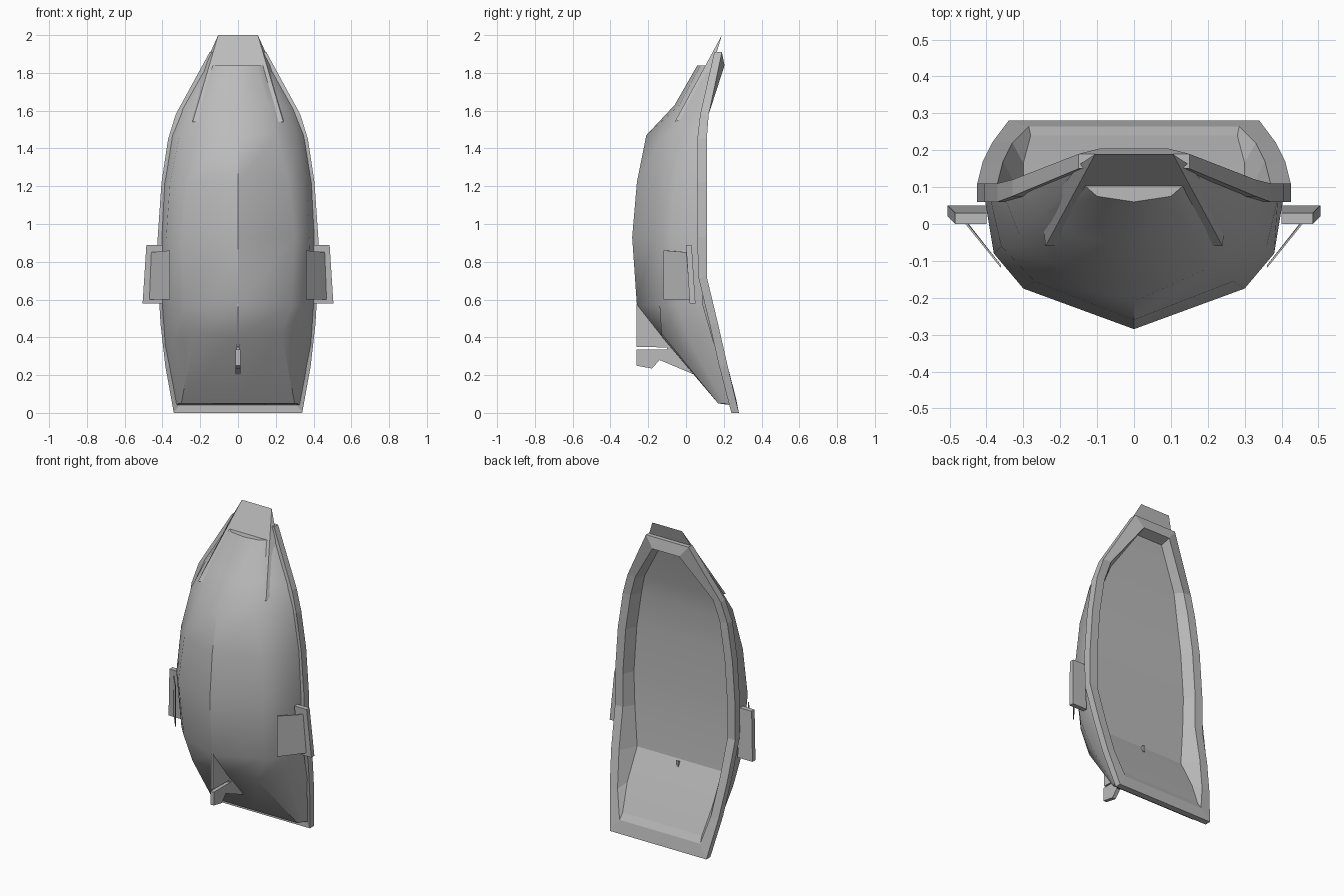
import bpy

cube = bpy.data.objects.get("Cube")
if cube:
    bpy.data.objects.remove(cube)

grey = bpy.data.materials.new("hull_grey")
grey.use_nodes = True
grey.diffuse_color = (0.5, 0.5, 0.5, 1)
grey.node_tree.nodes["Principled BSDF"].inputs["Base Color"].default_value = (0.5, 0.5, 0.5, 1)


def build(name, verts, faces, smooth=None):
    mesh = bpy.data.meshes.new(name)
    mesh.from_pydata(verts, [], faces)
    mesh.materials.append(grey)
    obj = bpy.data.objects.new(name, mesh)
    bpy.context.collection.objects.link(obj)
    bpy.ops.object.select_all(action='DESELECT')
    bpy.context.view_layer.objects.active = obj
    obj.select_set(True)
    bpy.ops.object.mode_set(mode='EDIT')
    bpy.ops.mesh.select_all(action='SELECT')
    bpy.ops.mesh.remove_doubles(threshold=0.0005)
    bpy.ops.mesh.normals_make_consistent(inside=False)
    bpy.ops.object.mode_set(mode='OBJECT')
    if smooth:
        bpy.ops.object.shade_smooth_by_angle(angle=smooth)
    return obj


def loft(name, rows, closed=False, smooth=None, caps=()):
    """Skin equal-length rows of points."""
    n = len(rows[0])
    faces = []
    for r in range(len(rows) if closed else len(rows) - 1):
        s = (r + 1) % len(rows)
        faces += [(r * n + i, r * n + i + 1, s * n + i + 1, s * n + i) for i in range(n - 1)]
    faces += [tuple(range((r % len(rows)) * n, (r % len(rows)) * n + n)) for r in caps]
    return build(name, [p for row in rows for p in row], faces, smooth)


def prism(name, a, b):
    """Solid between two matching outlines."""
    n = len(a)
    faces = [tuple(range(n)), tuple(range(n, 2 * n))]
    faces += [(i, (i + 1) % n, n + (i + 1) % n, n + i) for i in range(n)]
    return build(name, a + b, faces)


def flip(points):
    return [(-x, y, z) for x, y, z in points]


# Hull: each station runs keel, chine, side, sheer
stations = [
    [(0, .17, .05), (.3, .17, .05), (.315, .2, .05), (.33, .25, .04)],
    [(0, -.13, .405), (.23, -.13, .42), (.35, .02, .38), (.385, .15, .36)],
    [(0, -.26, .57), (.285, -.14, .57), (.365, -.05, .57), (.4, .09, .57)],
    [(0, -.285, .93), (.3, -.175, .93), (.38, -.08, .93), (.405, .07, .93)],
    [(0, -.26, 1.22), (.27, -.155, 1.22), (.36, -.06, 1.22), (.39, .07, 1.22)],
    [(0, -.21, 1.47), (.2, -.12, 1.47), (.31, -.03, 1.47), (.35, .07, 1.47)],
    [(0, -.06, 1.63), (.16, -.035, 1.63), (.25, .03, 1.63), (.295, .09, 1.61)],
    [(0, .06, 1.84), (.1, .075, 1.84), (.14, .11, 1.84), (.17, .15, 1.84)],
]
loft("hull", [flip(s[:0:-1]) + s for s in stations], smooth=.6, caps=(0, -1))

# Gunwale: outer half-width, height, front depth, back depth
rim = [
    (.34, 0, .24, .28), (.385, .25, .175, .22), (.41, .47, .125, .17),
    (.425, .72, .065, .11), (.425, .93, .06, .11), (.405, 1.22, .06, .11),
    (.37, 1.45, .06, .11), (.33, 1.58, .075, .12), (.15, 1.91, .15, .19),
]
# Inner floor edge matching each gunwale point
floor = [
    (.28, .24, .12), (.3, .165, .28), (.3, .065, .47), (.33, .045, .72), (.34, .04, .93),
    (.32, .04, 1.22), (.28, .05, 1.45), (.24, .075, 1.58), (.09, .14, 1.82),
]
half = []
for i, (x, z, front, back) in enumerate(rim):
    lift = .08 if i == 0 else -.07 if i == len(rim) - 1 else 0
    inner = x - .055
    half.append([(inner, front, z + lift), (x, front, z), (x, back, z),
                 (inner, back - lift * .2, z + lift), floor[i]])
loft("gunwale", half + [flip(r) for r in reversed(half)], closed=True)

# Inside floor and sloping transom lining
loft("floor", [[p, (-p[0], p[1], p[2])] for p in floor], smooth=.4)

# Bow cap
front = [(-.105, .19, 2), (.105, .19, 2), (.24, -.06, 1.54), (-.24, -.06, 1.54)]
back = [(-.15, .16, 1.9), (.15, .16, 1.9), (.25, .03, 1.58), (-.25, .03, 1.58)]
prism("bow_cap", front, back)

# Side boards and the thin struts that hold them
for label, side in (("left", 1), ("right", -1)):
    board = [(.4, .0, .89), (.485, .0, .89), (.505, .02, .58), (.4, .02, .58)]
    strut = [(.36, -.12, .86), (.465, .01, .85), (.47, .02, .6), (.36, -.12, .6)]
    for name, shape, depth in (("board", board, .03), ("strut", strut, .008)):
        a = [(side * x, y, z) for x, y, z in shape]
        b = [(x, y + depth, z) for x, y, z in a]
        prism(label + "_" + name, a, b)


# Keel skeg and rudder
def fin(name, outline, width):
    prism(name, [(-width, y, z) for y, z in outline], [(width, y, z) for y, z in outline])


fin("skeg", [(-.262, .58), (-.262, .35), (-.05, .345), (-.05, .42), (-.15, .5)], .006)
fin("rudder", [(-.262, .335), (-.262, .25), (-.18, .235), (-.14, .28),
               (.05, .2), (.03, .3), (-.06, .335)], .012)
fin("rudder_shaft", [(-.1, .36), (-.1, .31), (.09, .43), (.09, .47)], .008)
